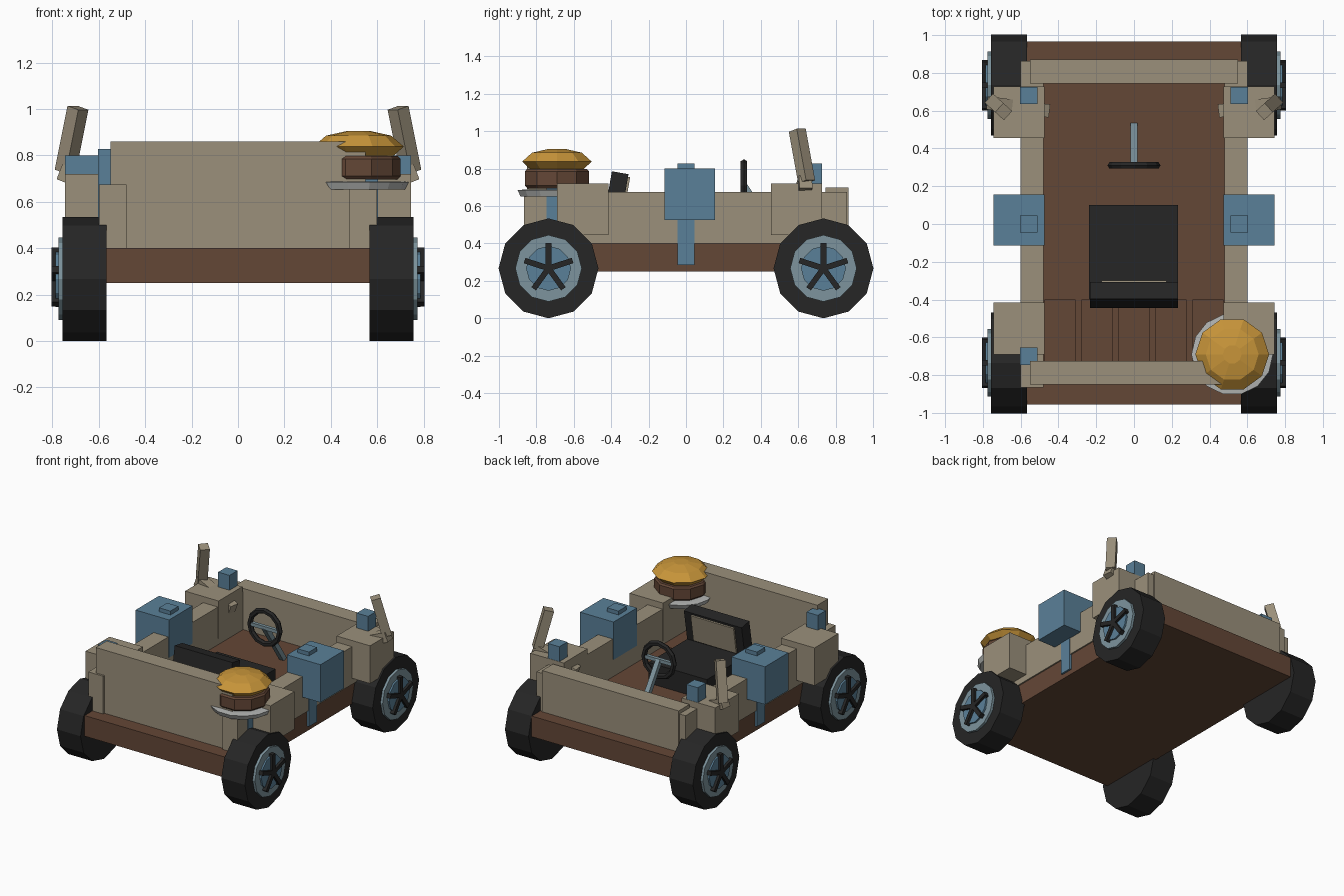
import bpy, bmesh, math
from mathutils import Vector, Matrix

if "Cube" in bpy.data.objects:
    bpy.data.objects.remove(bpy.data.objects["Cube"])


def material(name, rgb):
    m = bpy.data.materials.new(name)
    m.diffuse_color = (*rgb, 1)
    m.use_nodes = True
    m.node_tree.nodes["Principled BSDF"].inputs["Base Color"].default_value = m.diffuse_color
    return m


TAN = material("tan panel", (0.327, 0.279, 0.198))
BROWN = material("brown base", (0.127, 0.063, 0.037))
BLUE = material("blue post", (0.102, 0.216, 0.314))
BLACK = material("black rubber", (0.019, 0.019, 0.019))
STEEL = material("blue grey metal", (0.205, 0.296, 0.337))
GOLD = material("golden bun", (0.578, 0.301, 0.042))
PALE = material("pale plate", (0.456, 0.468, 0.456))


def finish(name, bm, mat):
    bmesh.ops.recalc_face_normals(bm, faces=bm.faces)
    me = bpy.data.meshes.new(name)
    bm.to_mesh(me)
    bm.free()
    me.materials.append(mat)
    ob = bpy.data.objects.new(name, me)
    bpy.context.collection.objects.link(ob)
    return ob


def box(name, mat, x, y, z):
    """Box from (min, max) ranges."""
    bm = bmesh.new()
    size = Matrix.Diagonal((x[1] - x[0], y[1] - y[0], z[1] - z[0], 1))
    mid = Vector((sum(x), sum(y), sum(z))) / 2
    bmesh.ops.create_cube(bm, size=1, matrix=Matrix.Translation(mid) @ size)
    return finish(name, bm, mat)


def bar(name, mat, a, b, w, d):
    """Box-section bar between two points."""
    a, b = Vector(a), Vector(b)
    rot = (b - a).to_track_quat('Z', 'Y').to_matrix().to_4x4()
    bm = bmesh.new()
    bmesh.ops.create_cube(bm, size=1, matrix=Matrix.Translation((a + b) / 2) @ rot
                          @ Matrix.Diagonal((w, d, (b - a).length, 1)))
    return finish(name, bm, mat)


def lathe(name, mat, profile, sides, matrix):
    """Closed turned solid from (radius, height) pairs, capped at both ends."""
    bm = bmesh.new()
    rings = [[bm.verts.new(matrix @ Vector((r * math.cos(t), r * math.sin(t), h)))
              for t in (math.tau * i / sides for i in range(sides))] for r, h in profile]
    for lo, hi in zip(rings, rings[1:]):
        for i in range(sides):
            j = (i + 1) % sides
            bm.faces.new((lo[i], lo[j], hi[j], hi[i]))
    bm.faces.new(rings[0])
    bm.faces.new(rings[-1])
    return finish(name, bm, mat)


# Base slab and floor slats
box("base", BROWN, (-0.59, 0.59), (-0.955, 0.965), (0.25, 0.40))
for i in range(5):
    c = -0.393 + i * 0.1965
    box("floor_slat", BROWN, (c - 0.082, c + 0.082), (-0.73, -0.40), (0.39, 0.42))

# End walls
box("tall_wall", TAN, (-0.55, 0.55), (-0.85, -0.725), (0.40, 0.86))
box("low_wall", TAN, (-0.55, 0.55), (0.745, 0.87), (0.40, 0.70))

for s in (-1, 1):
    def xs(a, b):
        return tuple(sorted((s * a, s * b)))

    # Side wall with corner boxes, middle box and posts
    box("side_wall", TAN, xs(0.48, 0.60), (-0.865, 0.862), (0.40, 0.675))
    box("corner_box", TAN, xs(0.475, 0.745), (-0.69, -0.415), (0.445, 0.72))
    box("corner_box", TAN, xs(0.475, 0.745), (0.455, 0.728), (0.445, 0.72))
    box("middle_box", BLUE, xs(0.475, 0.745), (-0.115, 0.155), (0.525, 0.80))
    for y in (-0.70, 0.0, 0.68):
        box("post", BLUE, xs(0.512, 0.604), (y - 0.046, y + 0.046), (0.285, 0.828))

    # Leaning lever with its cross bar
    bar("lever", TAN, (s * 0.745, 0.645, 0.73), (s * 0.69, 0.595, 1.005), 0.065, 0.065)
    bar("lever_cross_bar", TAN, (s * 0.765, 0.64, 0.73), (s * 0.46, 0.60, 0.61), 0.07, 0.07)

    # Wheels
    for y in (-0.735, 0.735):
        turn = Matrix.Translation((0, y, 0.267)) @ Matrix.Rotation(s * math.pi / 2, 4, 'Y')
        lathe("tire", BLACK, [(0.267, 0.567), (0.267, 0.757)], 12, turn)
        lathe("rim", STEEL, [(0.178, 0.70), (0.178, 0.775)], 12, turn)
        lathe("hub", BLUE, [(0.12, 0.70), (0.12, 0.787)], 12, turn)
        for k in range(5):
            t = math.radians(90 + 72 * k)
            bar("wheel_spoke", BLACK, (s * 0.79, y, 0.267),
                (s * 0.79, y + 0.135 * math.cos(t), 0.267 + 0.135 * math.sin(t)), 0.03, 0.03)

# Seat: cushion, leaning backrest and its panel
box("seat_cushion", BLACK, (-0.238, 0.232), (-0.40, 0.10), (0.40, 0.55))
back = bar("seat_back", BLACK, (0, -0.40, 0.50), (0, -0.352, 0.778), 0.09, 0.465)
bar("seat_back_panel", TAN, (0, -0.343, 0.56), (0, -0.308, 0.755), 0.02, 0.345)

# Steering wheel: ring, cross bar and column
bm = bmesh.new()
N, M, C = 12, 6, Vector((0, 0.31, 0.71))
ring = []
for i in range(N):
    t = math.tau * i / N
    out = Vector((math.cos(t), 0, math.sin(t)))
    ring.append([bm.verts.new(C + out * (0.12 + 0.02 * math.cos(p)) + Vector((0, 0.02 * math.sin(p), 0)))
                 for p in (math.tau * j / M for j in range(M))])
for i in range(N):
    for j in range(M):
        a, b = ring[i], ring[(i + 1) % N]
        bm.faces.new((a[j], b[j], b[(j + 1) % M], a[(j + 1) % M]))
finish("steering_wheel", bm, BLACK)
bar("steering_cross_bar", STEEL, (-0.115, 0.31, 0.71), (0.115, 0.31, 0.71), 0.025, 0.025)
bar("steering_column", STEEL, (0, 0.31, 0.71), (0, 0.52, 0.40), 0.035, 0.035)

# Round lamp stack: plate, drum and domed cap
at = Matrix.Translation((0.52, -0.69, 0))
lathe("plate", PALE, [(0.20, 0.652), (0.216, 0.685), (0.18, 0.688)], 14, at)
lathe("drum", BROWN, [(0.165, 0.695), (0.18, 0.71), (0.18, 0.785), (0.17, 0.797)], 10, at)
lathe("domed_cap", GOLD, [(0.15, 0.797), (0.195, 0.838), (0.14, 0.885), (0.05, 0.905)], 10, at)

# Turn the flat bars the broad way across the seat
for ob in bpy.data.objects:
    if ob.name.startswith("seat_back"):
        xs_all = [v.co.x for v in ob.data.vertices]
        if max(xs_all) < 0.1:
            mid = sum((v.co for v in ob.data.vertices), Vector()) / 8
            axis = Vector((0, 0.048, 0.278))
            rot = Matrix.Rotation(math.pi / 2, 3, axis)
            for v in ob.data.vertices:
                v.co = mid + rot @ (v.co - mid)
